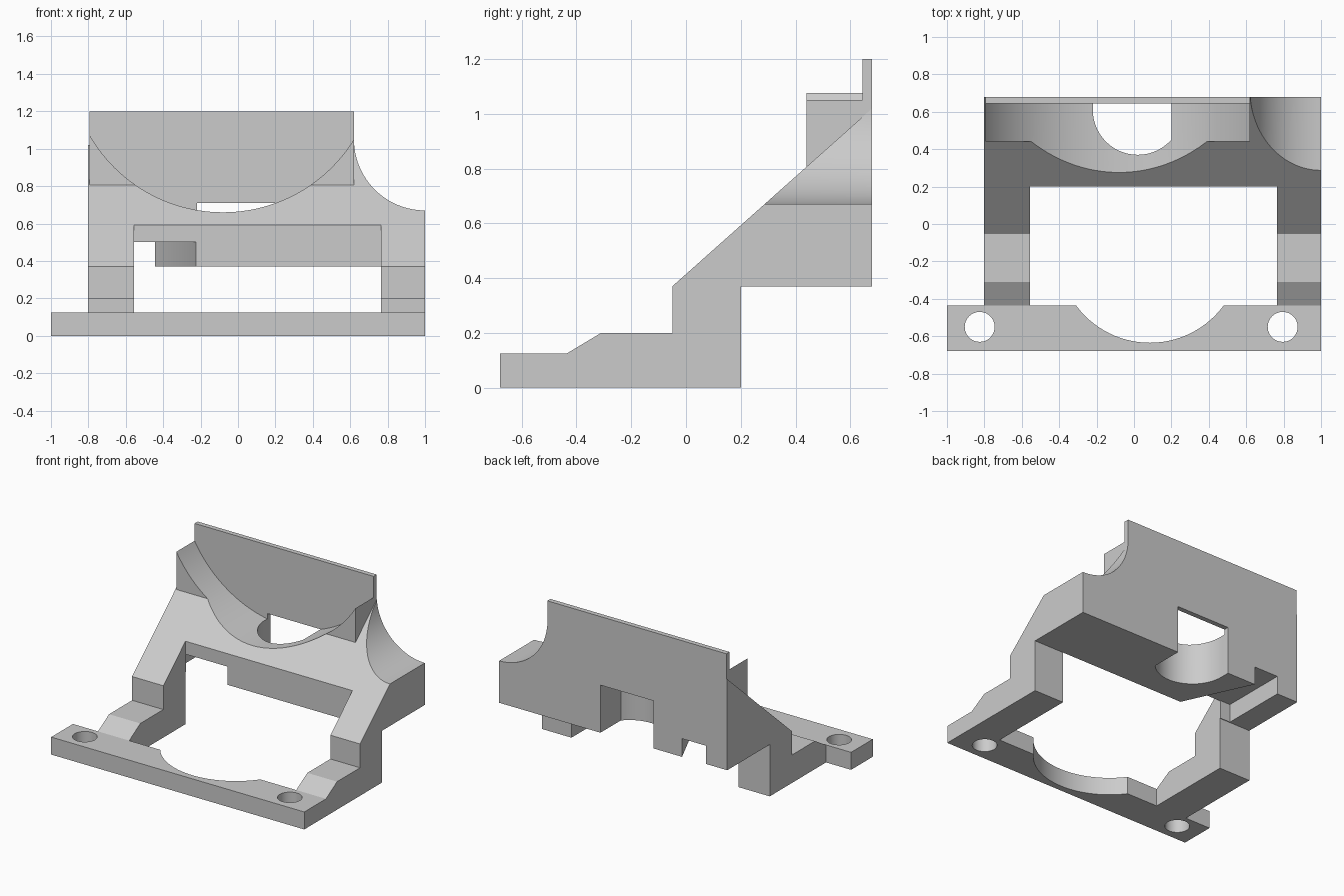
import bpy
import math

if "Cube" in bpy.data.objects:
    bpy.data.objects.remove(bpy.data.objects["Cube"])

grey = bpy.data.materials.new("plain grey")
grey.use_nodes = True
COLOUR = (0.6, 0.6, 0.6, 1)
grey.diffuse_color = COLOUR
grey.node_tree.nodes["Principled BSDF"].inputs["Base Color"].default_value = COLOUR


def prism(name, outline, axis, start, end):
    """Extrude a 2D outline along one axis; the outline fills the other two in order."""
    def place(p, d):
        return {"x": (d, p[0], p[1]), "y": (p[0], d, p[1]), "z": (p[0], p[1], d)}[axis]
    n = len(outline)
    verts = [place(p, d) for d in (start, end) for p in outline]
    faces = [tuple(range(n))[::-1], tuple(range(n, 2 * n))]
    faces += [(i, (i + 1) % n, (i + 1) % n + n, i + n) for i in range(n)]
    mesh = bpy.data.meshes.new(name)
    mesh.from_pydata(verts, [], faces)
    mesh.materials.append(grey)
    obj = bpy.data.objects.new(name, mesh)
    bpy.context.collection.objects.link(obj)
    bpy.context.view_layer.objects.active = obj
    bpy.ops.object.select_all(action="DESELECT")
    obj.select_set(True)
    bpy.ops.object.mode_set(mode="EDIT")
    bpy.ops.mesh.select_all(action="SELECT")
    bpy.ops.mesh.normals_make_consistent(inside=False)
    bpy.ops.object.mode_set(mode="OBJECT")
    return obj


def box(name, x, y, z):
    return prism(name, [(x[0], y[0]), (x[1], y[0]), (x[1], y[1]), (x[0], y[1])], "z", *z)


def circle(cx, cy, r, steps=96):
    return [(cx + r * math.cos(2 * math.pi * i / steps),
             cy + r * math.sin(2 * math.pi * i / steps)) for i in range(steps)]


def combine(target, tool, operation="DIFFERENCE"):
    mod = target.modifiers.new(operation.lower(), "BOOLEAN")
    mod.operation = operation
    mod.solver = "EXACT"
    mod.object = tool
    bpy.context.view_layer.objects.active = target
    bpy.ops.object.modifier_apply(modifier=mod.name)
    bpy.data.objects.remove(tool)


# Sloped body and stepped legs, from one side profile
side = [(-0.5, 0), (-0.5, 0.125), (-0.435, 0.125), (-0.31, 0.2), (-0.05, 0.2), (-0.05, 0.37),
        (0.68, 1.02), (0.68, 0.37), (0.2, 0.37), (0.2, 0)]
bracket = prism("bracket", side, "x", -0.802, 1)
combine(bracket, box("leg_gap", (-0.555, 0.765), (-0.6, 0.2), (-0.1, 1.3)))

# Cradle block and tall back plate
combine(bracket, box("cradle_block", (-0.795, 0.62), (0.44, 0.68), (0.45, 1.2)), "UNION")
combine(bracket, prism("cradle_cut", circle(-0.08, 1.483, 0.823, 160), "y", -0.3, 0.645))
combine(bracket, box("above_cradle", (-0.9, 0.62), (0.3, 0.645), (1.09, 1.3)))

# Rounded shoulder beside the back plate
combine(bracket, prism("shoulder_cut", circle(1.0, 1.05, 0.38), "y", -0.3, 0.9))

# Rounded opening through the cradle floor and the back, flat on one side
opening = [(0.2, 0.9), (-0.22, 0.9)]
opening += [p for p in circle(0.02, 0.61, 0.24)[48:] if p[0] < 0.2]
opening += [(0.2, 0.45)]
combine(bracket, prism("opening_cut", opening, "z", 0.2, 0.71))

# Tapered channel under the body
channel = [(-0.555, 0.1), (-0.225, 0.1), (-0.225, 0.205), (-0.445, 0.68), (-0.445, 0.8),
           (-0.635, 0.8), (-0.635, 0.205), (-0.555, 0.205)]
combine(bracket, prism("channel_cut", channel, "z", 0.3, 0.5))

# Front bar with scooped inner edge and two screw holes
bar = box("front_bar", (-1, 1), (-0.68, -0.435), (0, 0.125))
combine(bar, prism("scoop_cut", circle(0.085, -0.145, 0.49), "z", -0.1, 0.3))
combine(bracket, bar, "UNION")
for x in (-0.825, 0.795):
    combine(bracket, prism("screw_hole", circle(x, -0.55, 0.08, 48), "z", -0.1, 0.3))

bpy.ops.object.select_all(action="DESELECT")
bracket.select_set(True)
bpy.context.view_layer.objects.active = bracket
bpy.ops.object.shade_smooth_by_angle(angle=math.radians(25))
